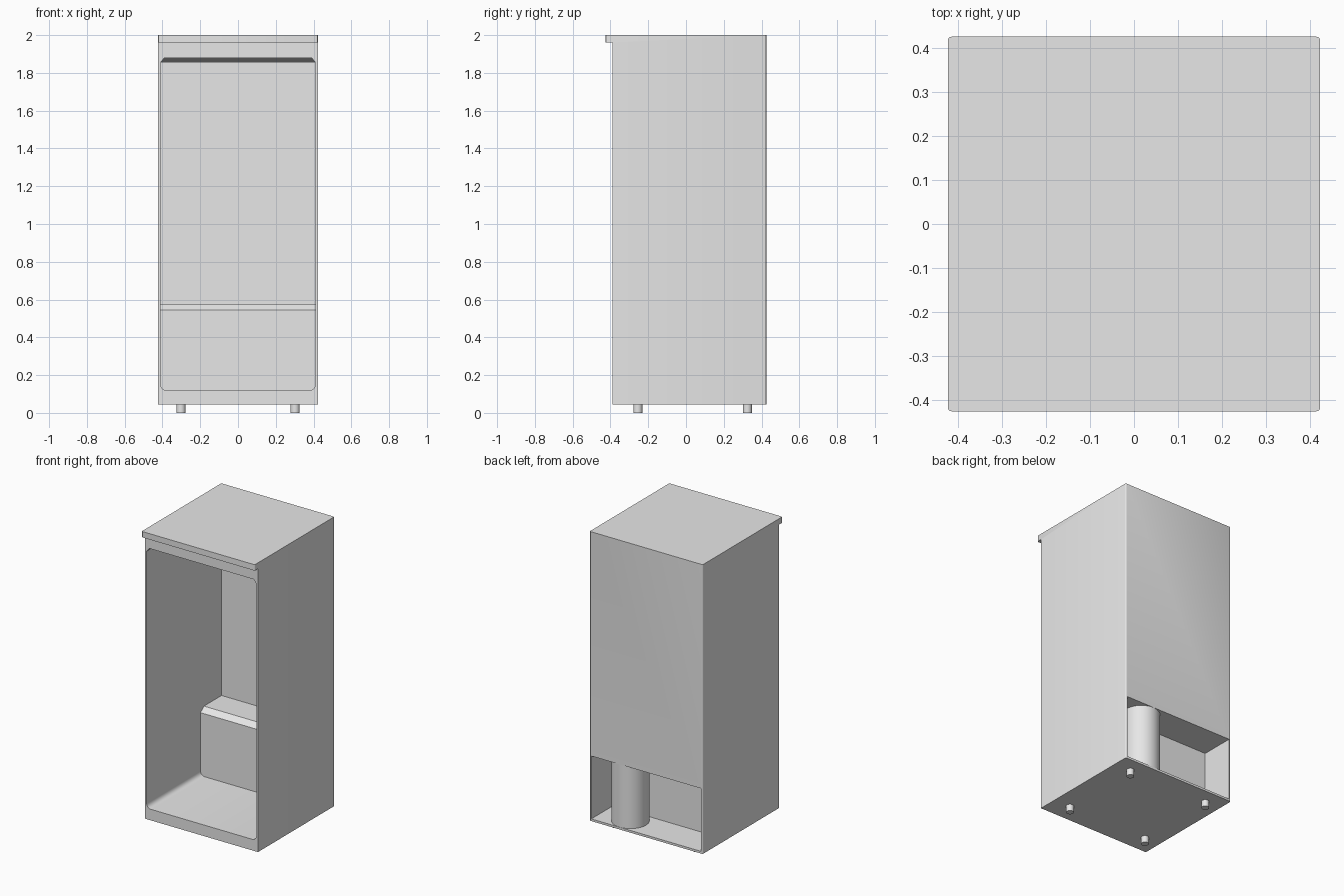
import bpy
import bmesh
import math

cube = bpy.data.objects.get("Cube")
if cube:
    bpy.data.objects.remove(cube, do_unlink=True)

grey = bpy.data.materials.new("light_grey")
grey.use_nodes = True
grey.diffuse_color = (0.8, 0.8, 0.8, 1)
grey.node_tree.nodes["Principled BSDF"].inputs["Base Color"].default_value = (0.8, 0.8, 0.8, 1)

HALF = 0.4225    # half of the outer width
INNER = 0.41     # half of the inner width
FLOOR = 0.045    # underside of the cabinet


def finish(name, bm):
    """Turn a bmesh into a linked object with the shared material."""
    bmesh.ops.recalc_face_normals(bm, faces=bm.faces)
    mesh = bpy.data.meshes.new(name)
    bm.to_mesh(mesh)
    bm.free()
    mesh.materials.append(grey)
    obj = bpy.data.objects.new(name, mesh)
    bpy.context.collection.objects.link(obj)
    return obj


def side_prism(profile, half):
    """Extrude a (y, z) side profile across the width."""
    bm = bmesh.new()
    face = bm.faces.new([bm.verts.new((-half, y, z)) for y, z in profile])
    new = bmesh.ops.extrude_face_region(bm, geom=[face])["geom"]
    moved = [v for v in new if isinstance(v, bmesh.types.BMVert)]
    bmesh.ops.translate(bm, verts=moved, vec=(2 * half, 0, 0))
    return bm


def cylinder(name, x, y, z0, z1, radius, sides):
    bm = bmesh.new()
    bmesh.ops.create_cone(bm, cap_ends=True, segments=sides,
                          radius1=radius, radius2=radius, depth=z1 - z0)
    bmesh.ops.translate(bm, verts=bm.verts, vec=(x, y, (z0 + z1) / 2))
    return finish(name, bm)


def activate(obj):
    bpy.ops.object.select_all(action="DESELECT")
    obj.select_set(True)
    bpy.context.view_layer.objects.active = obj


def smooth(obj):
    activate(obj)
    bpy.ops.object.shade_smooth_by_angle(angle=math.radians(35))


def combine(target, tool, operation):
    """Apply a boolean and discard the helper."""
    tool.hide_render = True
    activate(target)
    mod = target.modifiers.new(operation.lower(), "BOOLEAN")
    mod.operation = operation
    mod.solver = "EXACT"
    mod.object = tool
    bpy.ops.object.modifier_apply(modifier=mod.name)
    bpy.data.objects.remove(tool, do_unlink=True)


# Cabinet with the overhanging top lip and softened vertical corners
bm = side_prism([(-0.39, FLOOR), (0.425, FLOOR), (0.425, 2), (-0.425, 2),
                 (-0.425, 1.96), (-0.39, 1.96)], HALF)
corners = [e for e in bm.edges
           if abs(e.verts[0].co.z - e.verts[1].co.z) > 0.01
           and all(abs(v.co.y) > 0.42 for v in e.verts)]
bmesh.ops.bevel(bm, geom=corners, offset=0.008, segments=3, profile=0.5, affect="EDGES")
cabinet = finish("cabinet", bm)

# Main cavity: rounded floor corners, ceiling dropping toward the back
bm = bmesh.new()
radius = 0.03
for side in (-1, 1):
    for y in (-0.4, 0.41):
        for i in range(5):
            a = math.radians(90) * i / 4
            bm.verts.new((side * (INNER - radius + radius * math.sin(a)), y,
                          0.12 + radius - radius * math.cos(a)))
        bm.verts.new((side * INNER, y, 1.855))
    bm.verts.new((side * 0.39, -0.4, 1.88))
bmesh.ops.convex_hull(bm, input=bm.verts)
bmesh.ops.dissolve_limit(bm, angle_limit=0.01, verts=bm.verts, edges=bm.edges)
combine(cabinet, finish("cavity_cutter", bm), "DIFFERENCE")

# Raised step at the back of the cavity with a chamfered front edge
bm = side_prism([(0.185, 0.1), (0.185, 0.545), (0.222, 0.575),
                 (0.418, 0.575), (0.418, 0.1)], 0.415)
combine(cabinet, finish("step_block", bm), "UNION")

# Machine compartment open at the back
bm = side_prism([(0.195, 0.06), (0.5, 0.06), (0.5, 0.485), (0.195, 0.485)], INNER)
combine(cabinet, finish("compartment_cutter", bm), "DIFFERENCE")
smooth(cabinet)

# Compressor drum standing in the compartment
smooth(cylinder("compressor", 0.2, 0.308, 0.059, 0.486, 0.116, 48))

# Four feet
for x, side in ((-0.302, "right"), (0.302, "left")):
    for y, end in ((-0.255, "front"), (0.325, "back")):
        smooth(cylinder(f"{end}_{side}_foot", x, y, 0, FLOOR + 0.002, 0.024, 24))
